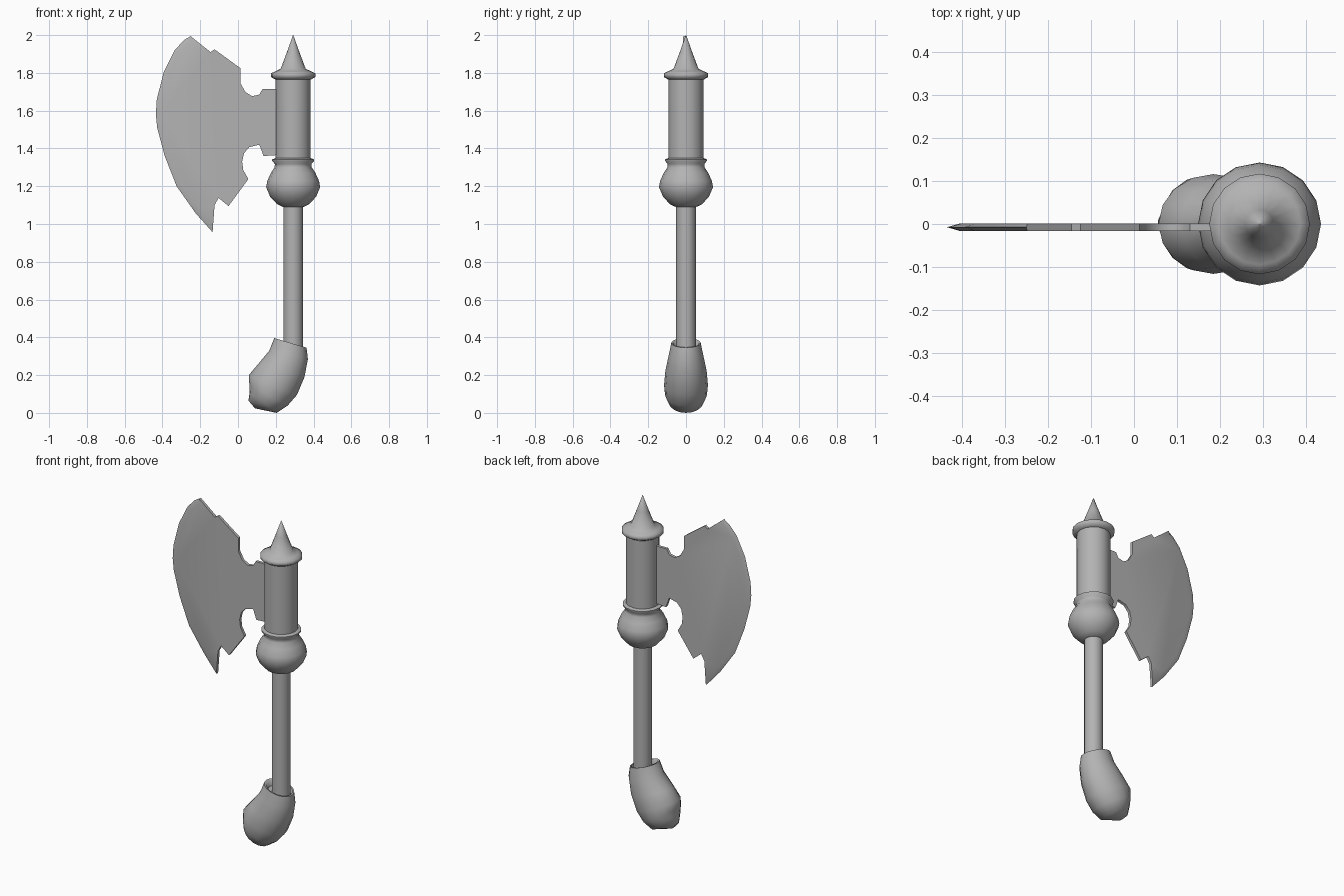
import bpy, bmesh, math

if "Cube" in bpy.data.objects:
    bpy.data.objects.remove(bpy.data.objects["Cube"])

AXIS_X = 0.292
SIDES = 16

grey = bpy.data.materials.new("dark_grey")
grey.diffuse_color = (0.45, 0.45, 0.45, 1)
grey.use_nodes = True
grey.node_tree.nodes["Principled BSDF"].inputs["Base Color"].default_value = grey.diffuse_color


def finish(name, bm, angle=40):
    bmesh.ops.remove_doubles(bm, verts=bm.verts, dist=1e-5)
    bmesh.ops.recalc_face_normals(bm, faces=bm.faces)
    mesh = bpy.data.meshes.new(name)
    bm.to_mesh(mesh)
    bm.free()
    mesh.materials.append(grey)
    ob = bpy.data.objects.new(name, mesh)
    bpy.context.collection.objects.link(ob)
    bpy.ops.object.select_all(action='DESELECT')
    ob.select_set(True)
    bpy.context.view_layer.objects.active = ob
    bpy.ops.object.shade_smooth_by_angle(angle=math.radians(angle))
    return ob


def loft(name, rings, angle=40):
    """Rings are lists of points; neighbours are bridged and both ends capped."""
    bm = bmesh.new()
    loops = [[bm.verts.new(p) for p in r] for r in rings]
    n = len(loops[0])
    for a, b in zip(loops, loops[1:]):
        for i in range(n):
            j = (i + 1) % n
            bm.faces.new((a[i], a[j], b[j], b[i]))
    bm.faces.new(loops[0])
    bm.faces.new(loops[-1])
    return finish(name, bm, angle)


def oval(p, q, half_width):
    """Ellipse across two (x, z) points in the front plane."""
    cx, cz = (p[0] + q[0]) / 2, (p[1] + q[1]) / 2
    dx, dz = (q[0] - p[0]) / 2, (q[1] - p[1]) / 2
    pts = []
    for i in range(SIDES):
        t = 2 * math.pi * i / SIDES
        c, s = math.cos(t), math.sin(t)
        pts.append((cx + dx * c, half_width * s, cz + dz * c))
    return pts


def lathe(name, profile, angle=40):
    return loft(name, [oval((AXIS_X - r, z), (AXIS_X + r, z), r)
                       for r, z in profile], angle)


# turned parts on the shaft axis: (radius, z)
lathe("shaft", [(0.052, 0.3), (0.052, 1.12)])
lathe("ball_collar", [(0.05, 1.088), (0.085, 1.105), (0.122, 1.145), (0.143, 1.195),
                      (0.137, 1.228), (0.118, 1.27), (0.098, 1.30), (0.097, 1.318),
                      (0.111, 1.334), (0.111, 1.342), (0.09, 1.35)], 60)
lathe("head_socket", [(0.093, 1.33), (0.093, 1.78)])
lathe("top_spike", [(0.09, 1.762), (0.117, 1.778), (0.117, 1.798), (0.095, 1.808),
                    (0.066, 1.822), (0.033, 1.91), (0.001, 2.0)], 75)

# bent pommel, with a shallow recess around the shaft
sections = [
    ((0.215, 0.36), (0.345, 0.325), 0.062),
    ((0.208, 0.388), (0.354, 0.347), 0.070),
    ((0.192, 0.396), (0.363, 0.345), 0.078),
    ((0.166, 0.33), (0.370, 0.285), 0.091),
    ((0.108, 0.26), (0.352, 0.19), 0.109),
    ((0.057, 0.20), (0.312, 0.095), 0.116),
    ((0.060, 0.15), (0.262, 0.038), 0.111),
    ((0.062, 0.11), (0.205, 0.0), 0.090),
    ((0.055, 0.065), (0.09, 0.024), 0.025),
]
loft("pommel", [oval(*s) for s in sections], 55)

# axe blade: cutting edge (tip to tip), then the notched back outline
edge = [(-0.25, 1.995), (-0.287, 1.973), (-0.335, 1.92), (-0.393, 1.804),
        (-0.43, 1.66), (-0.435, 1.58), (-0.428, 1.51), (-0.388, 1.36),
        (-0.325, 1.20), (-0.225, 1.058), (-0.135, 0.957)]
back = [(-0.124, 1.10), (-0.103, 1.138), (-0.05, 1.095), (0.055, 1.238),
        (0.028, 1.285), (0.022, 1.33), (0.032, 1.375), (0.06, 1.407),
        (0.113, 1.42), (0.135, 1.36), (0.21, 1.365),
        (0.21, 1.715), (0.13, 1.715), (0.113, 1.685), (0.075, 1.677),
        (0.04, 1.698), (0.013, 1.745), (0.013, 1.825), (-0.125, 1.925),
        (-0.145, 1.91)]
bm = bmesh.new()
mid = [bm.verts.new((x, -0.0075, z)) for x, z in edge]
sides = []
for y in (0.001, -0.016):
    inner = []
    for k, (x, z) in enumerate(edge):
        dx, dz = -x, 1.5 - z
        d = 0.03 / math.hypot(dx, dz) if 0 < k < len(edge) - 1 else 0.005
        inner.append(bm.verts.new((x + dx * d, y, z + dz * d)))
    outer = [bm.verts.new((x, y, z)) for x, z in back]
    bm.faces.new(inner + outer)
    for i in range(len(edge) - 1):
        bm.faces.new((mid[i], mid[i + 1], inner[i + 1], inner[i]))
    sides.append((inner, outer))
(i0, o0), (i1, o1) = sides
for k in range(len(back) - 1):
    bm.faces.new((o0[k], o0[k + 1], o1[k + 1], o1[k]))
bm.faces.new((mid[-1], i0[-1], o0[0], o1[0], i1[-1]))
bm.faces.new((mid[0], i0[0], o0[-1], o1[-1], i1[0]))
finish("axe_blade", bm, 50)
